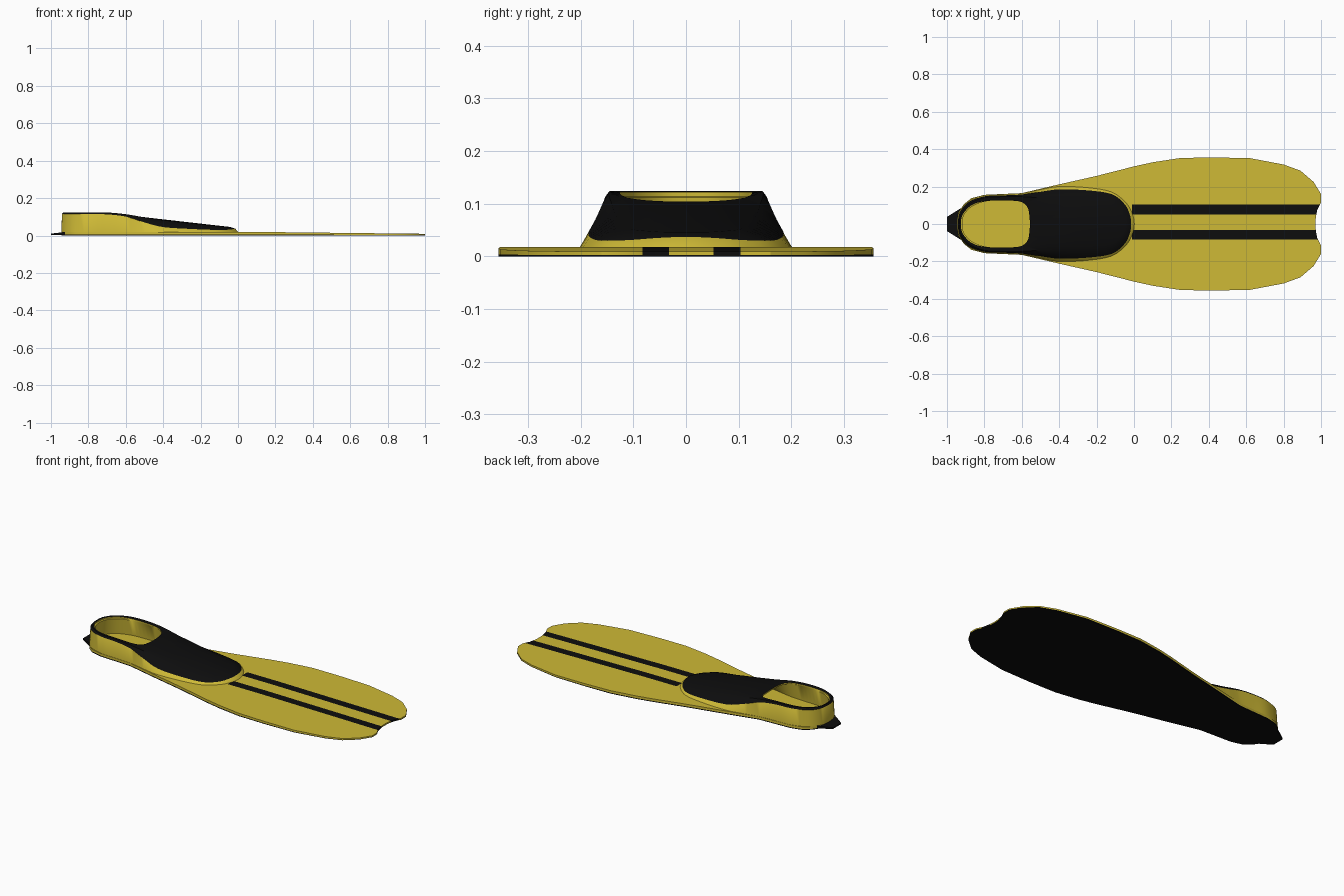
import bpy, bmesh, math
from mathutils import Vector

if "Cube" in bpy.data.objects:
    bpy.data.objects.remove(bpy.data.objects["Cube"])


def material(name, col):
    m = bpy.data.materials.new(name)
    m.diffuse_color = (*col, 1)
    m.use_nodes = True
    m.node_tree.nodes["Principled BSDF"].inputs["Base Color"].default_value = m.diffuse_color
    return m


YELLOW = material("yellow rubber", (0.62, 0.49, 0.037))
BLACK = material("black rubber", (0.004, 0.004, 0.0042))


def finish(bm, name, angle):
    me = bpy.data.meshes.new(name)
    bm.to_mesh(me)
    bm.free()
    me.materials.append(YELLOW)
    me.materials.append(BLACK)
    for p in me.polygons:
        p.use_smooth = True
    me.set_sharp_from_angle(angle=math.radians(angle))
    ob = bpy.data.objects.new(name, me)
    bpy.context.collection.objects.link(ob)
    return ob


def mirrored(half):
    """Close a half outline (y >= 0) into a full loop, sharing points on y = 0."""
    return half + [(p[0], -p[1], *p[2:]) for p in reversed(half) if p[1] > 0]


# Blade with sole: flat outline, extruded, then tapered to the tip
outline = mirrored([
    (-0.945, 0), (-0.937, 0.065), (-0.91, 0.105), (-0.87, 0.138), (-0.8, 0.156), (-0.6, 0.165),
    (-0.4, 0.212), (-0.2, 0.257), (0, 0.308), (0.1, 0.33), (0.25, 0.353), (0.42, 0.356),
    (0.62, 0.352), (0.8, 0.318), (0.89, 0.285), (0.96, 0.225), (1.0, 0.16), (1.0, 0.115),
    (0.98, 0.075), (0.972, 0.035), (0.97, 0)])
bm = bmesh.new()
face = bm.faces.new([bm.verts.new((x, y, 0)) for x, y in outline])
ext = bmesh.ops.extrude_face_region(bm, geom=[face])
for v in ext["geom"]:
    if isinstance(v, bmesh.types.BMVert):
        v.co.z = 0.018
bmesh.ops.triangulate(bm, faces=[f for f in bm.faces if len(f.verts) > 4])
STRIPES = [(-0.083, -0.032), (0.052, 0.103)]
cuts = [((0, y, 0), (0, 1, 0)) for s in STRIPES for y in s]
cuts += [((x, 0, 0), (1, 0, 0)) for x in (-0.01, 0.2)]
cuts += [((0, 0, 0.005), (0, 0, 1))]
for co, no in cuts:
    bmesh.ops.bisect_plane(bm, geom=bm.verts[:] + bm.edges[:] + bm.faces[:],
                           plane_co=co, plane_no=no, dist=1e-5)
for f in bm.faces:
    c = f.calc_center_median()
    stripe = c.x > -0.01 and any(a < c.y < b for a, b in STRIPES)
    f.material_index = 1 if c.z < 0.005 or stripe else 0
for v in bm.verts:
    if v.co.x > 0.2:
        v.co.z *= 1 - 0.5 * (v.co.x - 0.2) / 0.8
bmesh.ops.recalc_face_normals(bm, faces=bm.faces[:])
finish(bm, "blade_and_sole", 30)

# Foot pocket: matching rings from heel to toe, lofted together
base = [(-.945, 0), (-.935, .065), (-.89, .12), (-.8, .153), (-.7, .158), (-.6, .165), (-.5, .185),
        (-.4, .203), (-.25, .198), (-.12, .175), (-.04, .115), (-.005, .055), (.005, 0)]
base = [(x, y, 0.014) for x, y in base]
border = [(-.941, 0, .115), (-.931, .062, .115), (-.886, .116, .115), (-.8, .148, .115),
          (-.7, .153, .113), (-.6, .158, .101), (-.5, .172, .07), (-.4, .185, .045),
          (-.25, .18, .035), (-.12, .16, .03), (-.052, .108, .031), (-.024, .055, .035), (-.015, 0, .037)]
crest = [(-.934, 0, .124), (-.924, .056, .124), (-.88, .108, .124), (-.8, .14, .124),
         (-.7, .146, .123), (-.6, .146, .114), (-.5, .14, .097), (-.4, .136, .082),
         (-.25, .124, .064), (-.12, .104, .052), (-.075, .07, .048), (-.052, .035, .046), (-.045, 0, .046)]
opening = [(-.925, 0, .122), (-.916, .05, .122), (-.87, .1, .122), (-.8, .122, .122),
           (-.7, .126, .121), (-.62, .122, .116), (-.585, .108, .111), (-.57, .09, .108),
           (-.563, .07, .106), (-.56, .05, .105), (-.558, .03, .104), (-.557, .015, .104), (-.557, 0, .104)]


def inset(ring, dz):
    return [(-.47 + (x + .47) * .965, y * .87, z + dz) for x, y, z in ring]


# (half ring, material of the band that leads to the next ring)
rings = [(base, 0), (border, 1), (crest, 1), (opening, 0),
         ([(x, y, z - .008) for x, y, z in opening], 0), (inset(crest, -.012), 0), (inset(base, .002), 0)]


def smooth_loop(pts, n=4):
    """Catmull-Rom through a closed loop."""
    pts = [Vector(p) for p in pts]
    out = []
    for i in range(len(pts)):
        a, b, c, d = (pts[(i + k) % len(pts)] for k in (-1, 0, 1, 2))
        for j in range(n):
            t = j / n
            out.append(0.5 * (2 * b + (c - a) * t + (2 * a - 5 * b + 4 * c - d) * t * t
                              + (3 * b - a - 3 * c + d) * t ** 3))
    return out


bm = bmesh.new()
loops = [[bm.verts.new(p) for p in smooth_loop(mirrored(r))] for r, _ in rings]
for k in range(len(loops) - 1):
    lo, hi = loops[k], loops[k + 1]
    for i in range(len(lo)):
        j = (i + 1) % len(lo)
        bm.faces.new((lo[i], lo[j], hi[j], hi[i])).material_index = rings[k][1]
bmesh.ops.recalc_face_normals(bm, faces=bm.faces[:])
# outer wall must face outward
bm.faces.ensure_lookup_table()
probe = bm.faces[len(loops[0]) // 4]
if probe.normal.y * probe.calc_center_median().y < 0:
    bmesh.ops.reverse_faces(bm, faces=bm.faces[:])
finish(bm, "foot_pocket", 40)

# Heel tab: small black wedge behind the heel
bm = bmesh.new()
low = [(-0.925, 0.085), (-1.0, 0.038), (-1.0, -0.038), (-0.925, -0.085)]
bot = [bm.verts.new((x, y, 0.003)) for x, y in low]
top = [bm.verts.new((x, y, 0.019 if x > -0.95 else 0.01)) for x, y in low]
bm.faces.new(bot)
bm.faces.new(top)
for i in range(4):
    j = (i + 1) % 4
    bm.faces.new((bot[i], bot[j], top[j], top[i]))
for f in bm.faces:
    f.material_index = 1
bmesh.ops.recalc_face_normals(bm, faces=bm.faces[:])
finish(bm, "heel_tab", 30)
